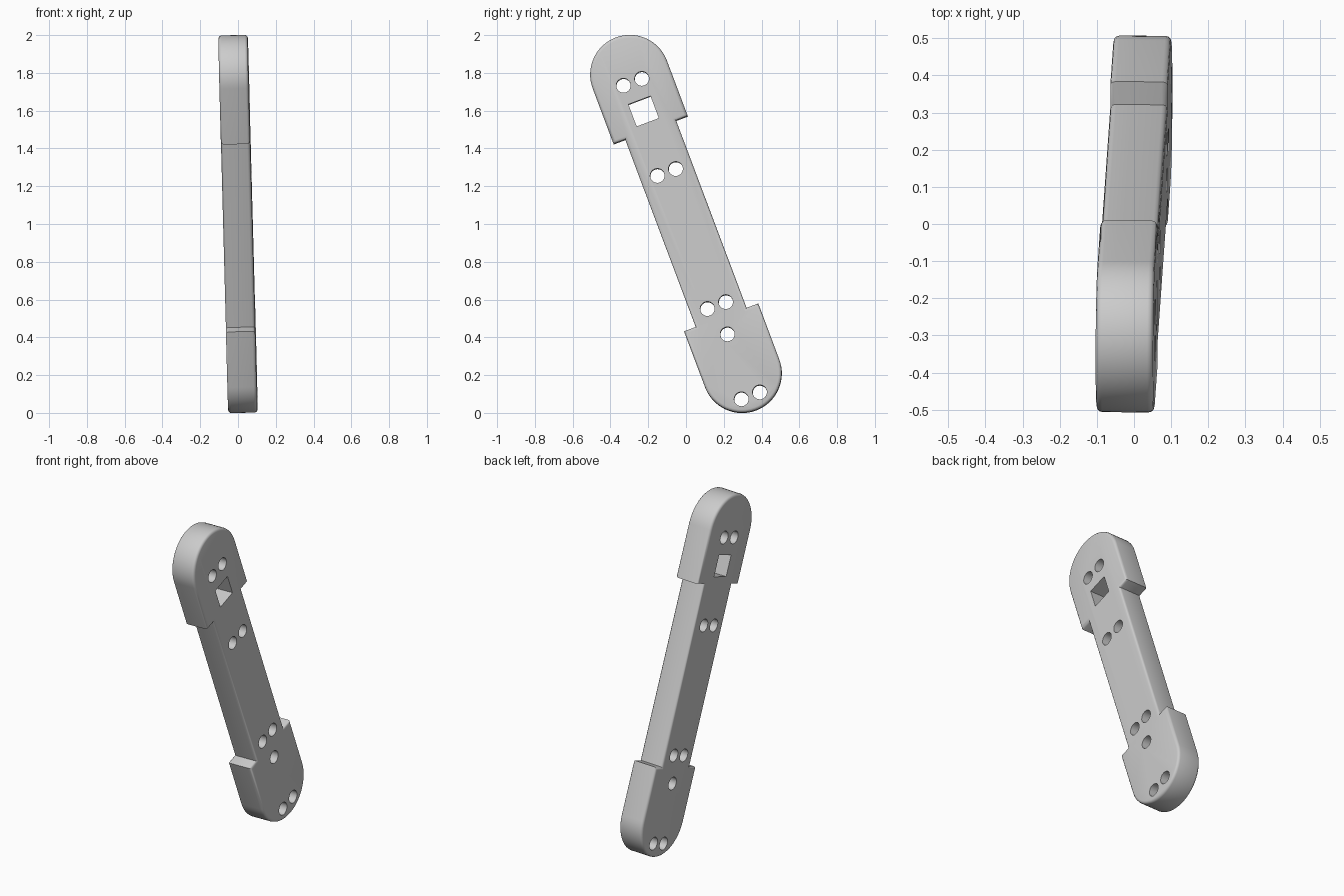
import bpy, bmesh
from math import sin, cos, pi
from mathutils import Matrix, Vector

old = bpy.data.objects.get("Cube")
if old:
    bpy.data.objects.remove(old)

THICK, CAP_R, SHAFT_R = 0.155, 0.21, 0.144
CAP_Z, SHOULDER_Z, RIM = 0.844, 0.53, 0.016

metal = bpy.data.materials.new("light grey")
metal.use_nodes = True
metal.diffuse_color = (0.6, 0.6, 0.6, 1)
metal.node_tree.nodes["Principled BSDF"].inputs["Base Color"].default_value = (0.6, 0.6, 0.6, 1)


def make_object(name, bm):
    bmesh.ops.recalc_face_normals(bm, faces=bm.faces)
    mesh = bpy.data.meshes.new(name)
    bm.to_mesh(mesh)
    bm.free()
    mesh.materials.append(metal)
    obj = bpy.data.objects.new(name, mesh)
    bpy.context.collection.objects.link(obj)
    return obj


# Outline of one end: shoulder steps and a rounded cap, repeated by a half turn
steps = 32
half = [(SHAFT_R, SHOULDER_Z), (CAP_R, SHOULDER_Z)]
half += [(CAP_R * cos(pi * i / steps), CAP_Z + CAP_R * sin(pi * i / steps)) for i in range(steps + 1)]
half += [(-CAP_R, SHOULDER_Z), (-SHAFT_R, SHOULDER_Z)]
outline = half + [(-y, -z) for y, z in half]

# Link plate: extruded outline with softly rounded rims
bm = bmesh.new()
face = bm.faces.new([bm.verts.new((-THICK / 2, y, z)) for y, z in outline])
ext = bmesh.ops.extrude_face_region(bm, geom=[face])
verts = [v for v in ext["geom"] if isinstance(v, bmesh.types.BMVert)]
bmesh.ops.translate(bm, verts=verts, vec=(THICK, 0, 0))
rims = [e for e in bm.edges if abs(e.verts[0].co.x - e.verts[1].co.x) < 1e-5]
bmesh.ops.bevel(bm, geom=rims, offset=RIM, segments=3, profile=0.5, affect='EDGES')
plate = make_object("link_plate", bm)

# Cutters: paired bolt holes, one single hole and a square window
bm = bmesh.new()
holes = [(side * 0.052, z) for z in (0.801, 0.291, -0.462, -0.973) for side in (-1, 1)]
holes.append((0, -0.625))
for y, z in holes:
    bmesh.ops.create_cone(bm, cap_ends=True, segments=32, radius1=0.038, radius2=0.038, depth=0.4,
                          matrix=Matrix.Translation((0, y, z)) @ Matrix.Rotation(pi / 2, 4, 'Y'))
bmesh.ops.create_cube(bm, size=1, matrix=Matrix.Translation((0, 0, 0.636)) @ Matrix.Diagonal((0.4, 0.125, 0.125, 1)))
cutter = make_object("hole_cutter", bm)
cutter.hide_render = True

cut = plate.modifiers.new("holes", 'BOOLEAN')
cut.operation = 'DIFFERENCE'
cut.solver = 'EXACT'
cut.object = cutter
bpy.ops.object.select_all(action='DESELECT')
plate.select_set(True)
bpy.context.view_layer.objects.active = plate
bpy.ops.object.modifier_apply(modifier=cut.name)
bpy.data.objects.remove(cutter)
bpy.ops.object.shade_smooth_by_angle(angle=0.6)

# Lean the link forward with a slight sideways tilt
length = Vector((-0.025, -0.352, 0.936)).normalized()
width = Vector((0, 0.936, 0.352)).normalized()
depth = width.cross(length)
lean = Matrix((depth, width, length)).transposed().to_4x4()
plate.data.transform(Matrix.Translation((0, 0, 1)) @ lean)
plate.data.update()
